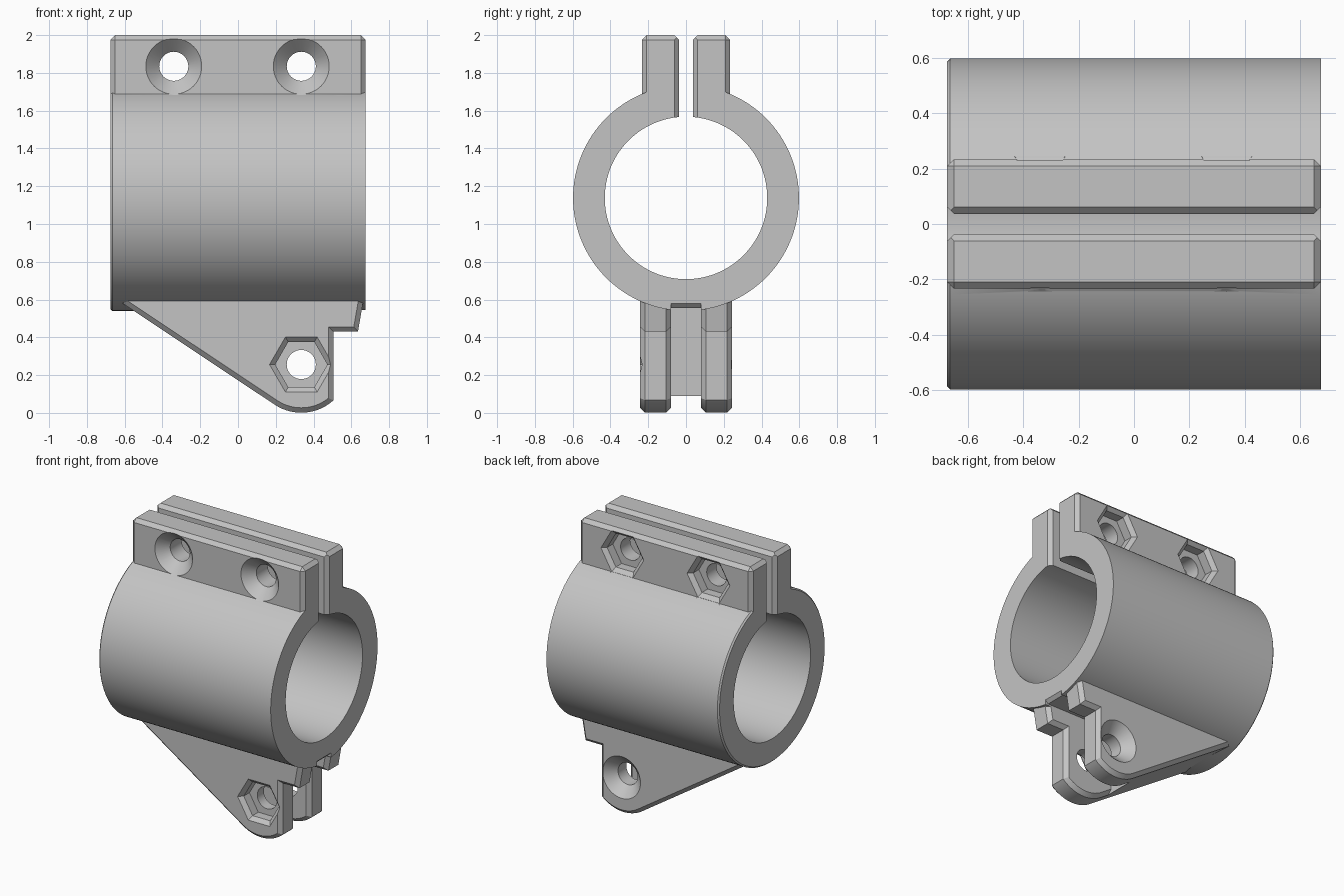
import bpy, bmesh, math
from mathutils import Matrix, Vector

if "Cube" in bpy.data.objects:
    bpy.data.objects.remove(bpy.data.objects["Cube"])

CZ, R_OUT, R_IN, HX = 1.138, 0.598, 0.43, 0.675   # clamp tube
CH = 0.026                                        # edge chamfer
HOLE, SINK, NUT = 0.077, 0.148, 0.138             # bolt hole, countersink, nut radii

grey = bpy.data.materials.new("plain grey")
grey.diffuse_color = (0.55, 0.55, 0.55, 1)
grey.use_nodes = True
grey.node_tree.nodes["Principled BSDF"].inputs["Base Color"].default_value = grey.diffuse_color


def finish(bm, name):
    bmesh.ops.recalc_face_normals(bm, faces=bm.faces[:])
    mesh = bpy.data.meshes.new(name)
    bm.to_mesh(mesh)
    bm.free()
    mesh.materials.append(grey)
    ob = bpy.data.objects.new(name, mesh)
    bpy.context.collection.objects.link(ob)
    return ob


def prism(name, pts, axis, a, b, chamfer=0.0):
    """Extrude a 2D outline along an axis; optionally chamfer both caps."""
    def place(p, t):
        return {"x": (t, p[0], p[1]), "y": (p[0], t, p[1]), "z": (p[0], p[1], t)}[axis]
    bm = bmesh.new()
    lo = [bm.verts.new(place(p, a)) for p in pts]
    hi = [bm.verts.new(place(p, b)) for p in pts]
    caps = [bm.faces.new(lo), bm.faces.new(hi)]
    n = len(pts)
    for i in range(n):
        j = (i + 1) % n
        bm.faces.new((lo[i], lo[j], hi[j], hi[i]))
    bmesh.ops.recalc_face_normals(bm, faces=bm.faces[:])
    if chamfer:
        edges = [e for f in caps for e in f.edges]
        bmesh.ops.bevel(bm, geom=edges, offset=chamfer, segments=1, affect='EDGES')
    return finish(bm, name)


def turned(name, rings, sides, axis, origin):
    """Stack of (distance, radius) rings along the axis from the origin."""
    bm = bmesh.new()
    axis = Vector(axis)
    up = Vector((0, 0, 1))
    side = up.cross(axis)
    loops = []
    for d, r in rings:
        loop = []
        for i in range(sides):
            t = 2 * math.pi * i / sides
            loop.append(bm.verts.new(Vector(origin) + axis * d + side * (r * math.cos(t)) + up * (r * math.sin(t))))
        loops.append(loop)
    for p, q in zip(loops, loops[1:]):
        for i in range(sides):
            j = (i + 1) % sides
            bm.faces.new((p[i], p[j], q[j], q[i]))
    bm.faces.new(loops[0])
    bm.faces.new(loops[-1])
    return finish(bm, name)


def combine(base, tool, op):
    m = base.modifiers.new(op.lower(), 'BOOLEAN')
    m.operation, m.solver, m.object = op, 'EXACT', tool
    bpy.context.view_layer.objects.active = base
    bpy.ops.object.modifier_apply(modifier=m.name)
    bpy.data.objects.remove(tool)


# Tube body, with a tiny chamfer on the left end
body = turned("clamp_body", [(-HX, R_OUT - 0.01), (-HX + 0.01, R_OUT), (HX, R_OUT)], 128, (1, 0, 0), (0, 0, CZ))

# Clamp lugs: one block with chamfered outer edges, split later by the slot
bm = bmesh.new()
bmesh.ops.create_cube(bm, size=1, matrix=Matrix.Translation((0, 0, 1.6)) @ Matrix.Diagonal((2 * HX, 0.468, 0.8, 1)))
bmesh.ops.bevel(bm, geom=[e for e in bm.edges if max(v.co.z for v in e.verts) > 1.9],
                offset=0.025, segments=1, affect='EDGES')
combine(body, finish(bm, "lug_block"), 'UNION')

# Mounting fin outline: slope, round tip, step
BX, BZ, BR = 0.335, 0.256, 0.255
start, end = math.radians(237), math.radians(312)
arc = [(BX + BR * math.cos(start + (end - start) * i / 16),
        BZ + BR * math.sin(start + (end - start) * i / 16)) for i in range(16)]
fin = [(-0.672, 0.62)] + arc + [(0.505, 0.067), (0.505, 0.43), (0.635, 0.43), (0.668, 0.62)]
for s in (-1, 1):
    combine(body, prism("fin_plate", fin, "y", s * 0.08, s * 0.243, CH), 'UNION')

# Web filling the gap between the plates behind the tip
WX = 0.125
wz = arc[0][1] + (arc[0][0] - WX) * (0.62 - arc[0][1]) / (arc[0][0] + 0.672)
combine(body, prism("fin_web", [(-0.672, 0.62), (WX, wz), (WX, 0.62)], "y", -0.12, 0.12), 'UNION')

# Bore
combine(body, turned("bore", [(-1, R_IN), (1, R_IN)], 128, (1, 0, 0), (0, 0, CZ)), 'DIFFERENCE')

# Slot between the lugs, flared at both ends and at the top
G = 0.036
slot = [(-HX - CH, G + 2 * CH), (-HX + CH, G), (HX - CH, G), (HX + CH, G + 2 * CH)]
slot += [(x, -y) for x, y in reversed(slot)]
combine(body, prism("slot", slot, "z", CZ, 2.1), 'DIFFERENCE')
flare = [(-G, 1.975), (-G - 0.05, 2.025), (G + 0.05, 2.025), (G, 1.975)]
combine(body, prism("slot_flare", flare, "x", -1, 1), 'DIFFERENCE')

# Notch under the tube, continuing the fin gap, flared at the open end
notch = [(WX, 0.3), (WX, 0.556), (HX - 0.022, 0.556), (HX + 0.02, 0.598), (HX + 0.02, 0.3)]
combine(body, prism("notch", notch, "y", -0.08, 0.08), 'DIFFERENCE')

# Bolt holes: (x, z, face distance, countersink side)
for x, z, face, s in ((-0.34, 1.835, 0.234, -1), (0.335, 1.835, 0.234, -1), (BX, BZ, 0.243, 1)):
    combine(body, turned("bolt_hole", [(-0.5, HOLE), (0.5, HOLE)], 48, (0, 1, 0), (x, 0, z)), 'DIFFERENCE')
    e = 0.01
    sink = [(face - 0.07, HOLE), (face, SINK), (face + e, SINK + e)]
    combine(body, turned("countersink", sink, 48, (0, s, 0), (x, 0, z)), 'DIFFERENCE')
    k = 2 / math.sqrt(3)
    nut = [(face - 0.09, NUT), (face - CH, NUT), (face, NUT + CH * k), (face + e, NUT + (CH + e) * k)]
    combine(body, turned("nut_pocket", nut, 6, (0, -s, 0), (x, 0, z)), 'DIFFERENCE')

# Smooth round walls, crisp edges
bpy.ops.object.select_all(action='DESELECT')
body.select_set(True)
bpy.context.view_layer.objects.active = body
bpy.ops.object.shade_smooth_by_angle(angle=math.radians(25))
